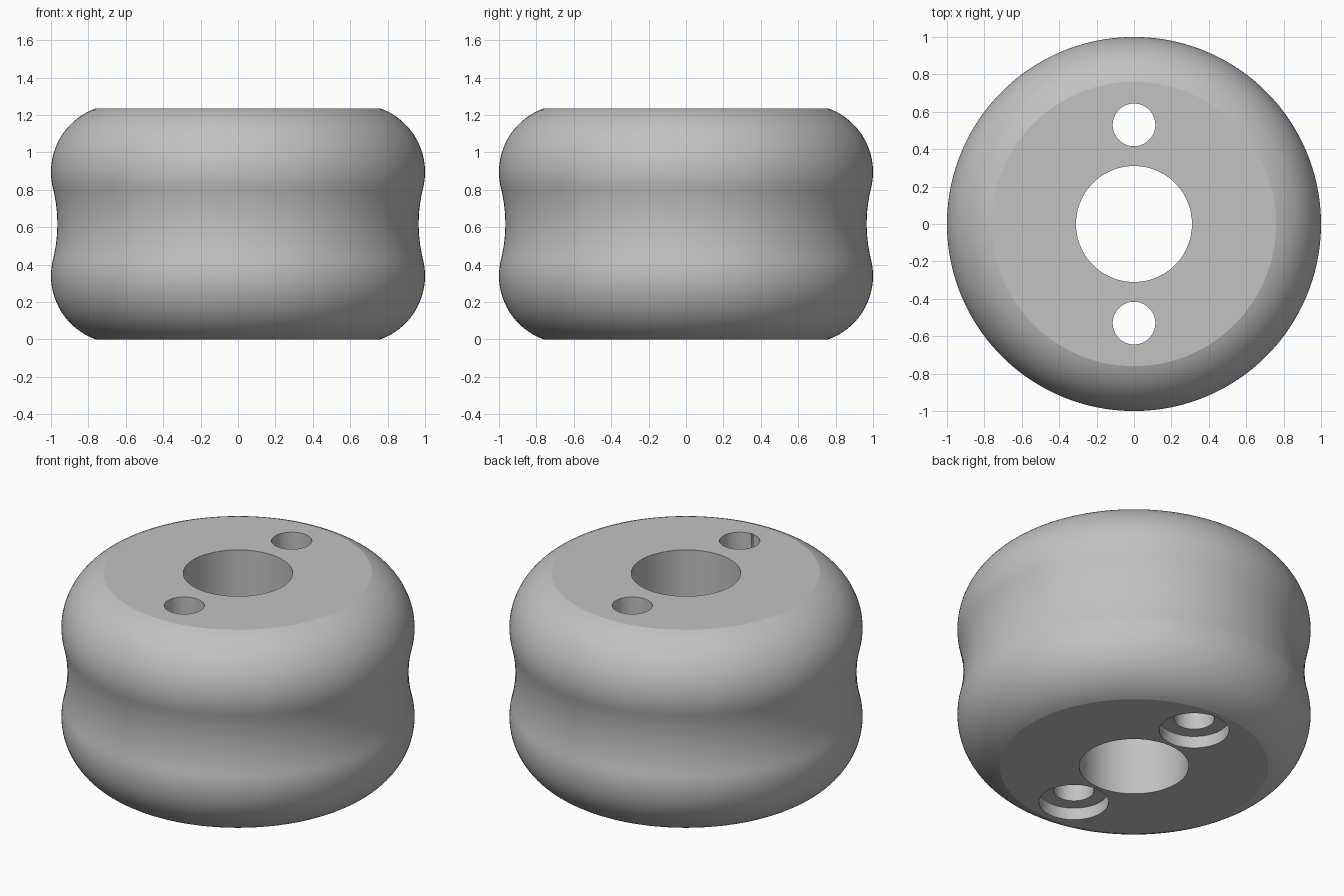
import bpy, bmesh
from math import sin, cos, pi, radians, atan2

cube = bpy.data.objects.get("Cube")
if cube:
    bpy.data.objects.remove(cube, do_unlink=True)

HEIGHT = 1.235
SEGMENTS = 160
grey = bpy.data.materials.new("plain grey")
grey.use_nodes = True
colour = (0.54, 0.54, 0.54, 1)
grey.diffuse_color = colour
grey.node_tree.nodes["Principled BSDF"].inputs["Base Color"].default_value = colour


def lathe(name, profile, segments):
    """Revolve a closed (radius, z) outline around the z axis."""
    bm = bmesh.new()
    rings = [[bm.verts.new((r * cos(2 * pi * i / segments), r * sin(2 * pi * i / segments), z))
              for i in range(segments)] for r, z in profile]
    for a, b in zip(rings, rings[1:] + rings[:1]):
        for i in range(segments):
            j = (i + 1) % segments
            bm.faces.new((a[i], a[j], b[j], b[i]))
    bmesh.ops.recalc_face_normals(bm, faces=bm.faces)
    mesh = bpy.data.meshes.new(name)
    bm.to_mesh(mesh)
    bm.free()
    obj = bpy.data.objects.new(name, mesh)
    bpy.context.collection.objects.link(obj)
    mesh.materials.append(grey)
    return obj


def arc(cx, cz, radius, start, end, steps):
    angles = [start + (end - start) * i / steps for i in range(steps + 1)]
    return [(cx + radius * cos(a), cz + radius * sin(a)) for a in angles]


# Outer outline: a rounded shoulder flowing into a shallow concave waist
mid = HEIGHT / 2
R, shoulder_z, edge, waist = 0.361, 0.34, 0.76, 0.966
cx = 1 - R
dz = mid - shoulder_z
offset = waist - cx
waist_r = (offset ** 2 + dz ** 2 - R ** 2) / (2 * (R - offset))
tangent = atan2(dz, offset + waist_r)
lower = arc(cx, shoulder_z, R, atan2(-shoulder_z, edge - cx), tangent, 22)
lower[0] = (edge, 0)
lower += arc(waist + waist_r, mid, waist_r, pi + tangent, pi, 7)[1:]
upper = [(r, HEIGHT - z) for r, z in reversed(lower[:-1])]
bore = 0.31
body = lathe("roller_body", [(bore, 0)] + lower + upper + [(bore, HEIGHT)], SEGMENTS)


# Screw holes with counterbores in the underside
def cut_hole(name, y, radius, bottom, top):
    bpy.ops.mesh.primitive_cylinder_add(vertices=64, radius=radius, depth=top - bottom,
                                        location=(0, y, (top + bottom) / 2))
    cutter = bpy.context.object
    cutter.name = name
    cutter.hide_render = True
    cutter.data.materials.append(grey)
    mod = body.modifiers.new(name, 'BOOLEAN')
    mod.operation = 'DIFFERENCE'
    mod.solver = 'EXACT'
    mod.object = cutter
    bpy.context.view_layer.objects.active = body
    bpy.ops.object.modifier_apply(modifier=name)
    bpy.data.objects.remove(cutter, do_unlink=True)


for side, y in (("front", -0.53), ("back", 0.53)):
    cut_hole(side + "_screw_hole", y, 0.114, -0.1, HEIGHT + 0.1)
    cut_hole(side + "_counterbore", y, 0.197, -0.1, 0.075)

# Smooth the curved walls, keep the flat ends crisp
bpy.ops.object.select_all(action='DESELECT')
body.select_set(True)
bpy.context.view_layer.objects.active = body
bpy.ops.object.shade_smooth_by_angle(angle=radians(14))
